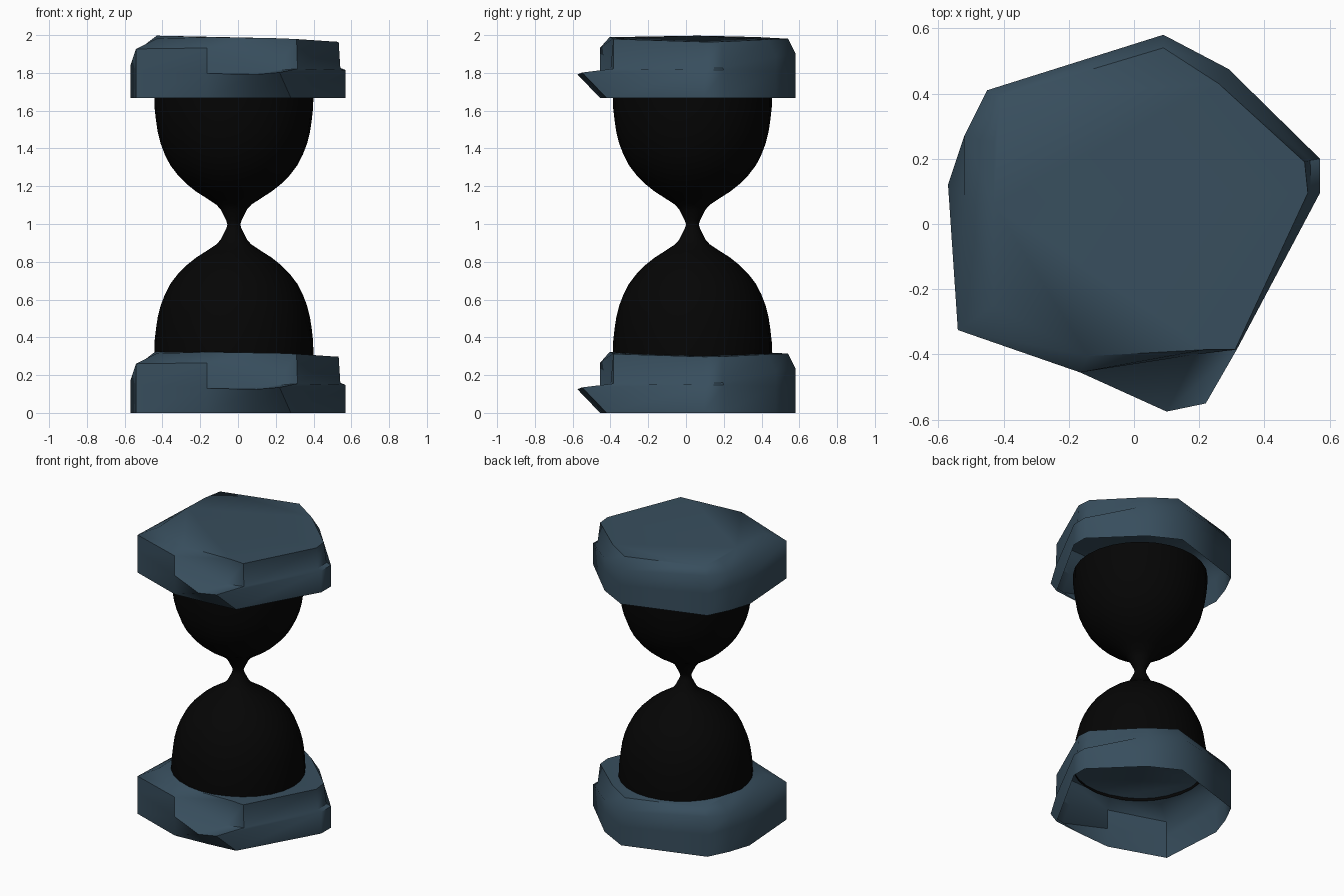
import bpy, bmesh, math

if "Cube" in bpy.data.objects:
    bpy.data.objects.remove(bpy.data.objects["Cube"])

def material(name, rgb):
    m = bpy.data.materials.new(name)
    m.diffuse_color = (*rgb, 1)
    m.use_nodes = True
    m.node_tree.nodes["Principled BSDF"].inputs["Base Color"].default_value = m.diffuse_color
    return m

slate = material("slate_blue", (0.039, 0.076, 0.11))
black = material("glass_black", (0.0015, 0.0015, 0.0015))

def make_object(name, bm, mat, angle):
    mesh = bpy.data.meshes.new(name)
    bm.to_mesh(mesh)
    bm.free()
    mesh.materials.append(mat)
    ob = bpy.data.objects.new(name, mesh)
    bpy.context.collection.objects.link(ob)
    bpy.ops.object.select_all(action='DESELECT')
    ob.select_set(True)
    bpy.context.view_layer.objects.active = ob
    bpy.ops.object.shade_smooth_by_angle(angle=math.radians(angle))
    return ob

def bridge(bm, rings):
    n = len(rings[0])
    for lo, hi in zip(rings, rings[1:]):
        for i in range(n):
            j = (i + 1) % n
            bm.faces.new((lo[i], lo[j], hi[j], hi[i]))

# Chipped stone cap corners, counter-clockwise from front left:
# (lower ledge point), (shoulder point), (top plateau point)
CORNERS = [
    ((-.54, -.325, .15), (-.54, -.325, .26), (-.43, -.25, .315)),
    ((-.165, -.455, .13), (-.165, -.455, .265), (-.14, -.405, .322)),
    ((.10, -.575, .125), (.19, -.40, .145), (.22, -.385, .316)),
    ((.22, -.55, .135), (.315, -.385, .155), (.31, -.385, .312)),
    ((.57, .095, .148), (.542, .095, .155), (.533, .095, .297)),
    ((.57, .20, .148), (.54, .195, .16), (.523, .19, .298)),
    ((.29, .475, .14), (.29, .475, .22), (.26, .43, .31)),
    ((.09, .58, .13), (.09, .58, .235), (.09, .54, .314)),
    ((-.45, .41, .15), (-.45, .41, .275), (-.41, .39, .322)),
    ((-.52, .27, .16), (-.52, .27, .255), (-.43, .25, .326)),
    ((-.57, .12, .17), (-.52, .08, .262), (-.43, .06, .33)),
]
# Undercut base points where the front ledge flares out
UNDERCUT = {2: (.08, -.44), 3: (.28, -.42)}

def stone_cap(name, z):
    bm = bmesh.new()
    base = []
    for i, (ledge, _, _) in enumerate(CORNERS):
        x, y = UNDERCUT.get(i, ledge[:2])
        base.append(bm.verts.new((x, y, z)))
    rings = [base]
    for k in range(3):
        rings.append([bm.verts.new((c[k][0], c[k][1], c[k][2] + z)) for c in CORNERS])
    bridge(bm, rings)
    bm.faces.new(rings[-1])          # top plateau, underside stays open
    return make_object(name, bm, slate, 50)

stone_cap("lower_stone_cap", 0)
stone_cap("upper_stone_cap", 1.667)

# Hourglass body: half profile (radius, height from neck), mirrored about z = 1
HALF = [(.034, 0.0), (.04, .02), (.07, .08), (.092, .105), (.145, .14), (.20, .175),
        (.25, .215), (.295, .26), (.337, .315), (.365, .37), (.388, .43), (.403, .49),
        (.412, .55), (.42, .62), (.421, .695)]
profile = [(r, 0.997 - h) for r, h in reversed(HALF[1:])] + [(r, 0.997 + h) for r, h in HALF]
SEG = 28
bm = bmesh.new()
rings = [[bm.verts.new((-.022 + r * math.cos(2 * math.pi * i / SEG),
                        .034 + r * math.sin(2 * math.pi * i / SEG), z))
          for i in range(SEG)] for r, z in profile]
bridge(bm, rings)
make_object("glass_bulbs", bm, black, 60)
